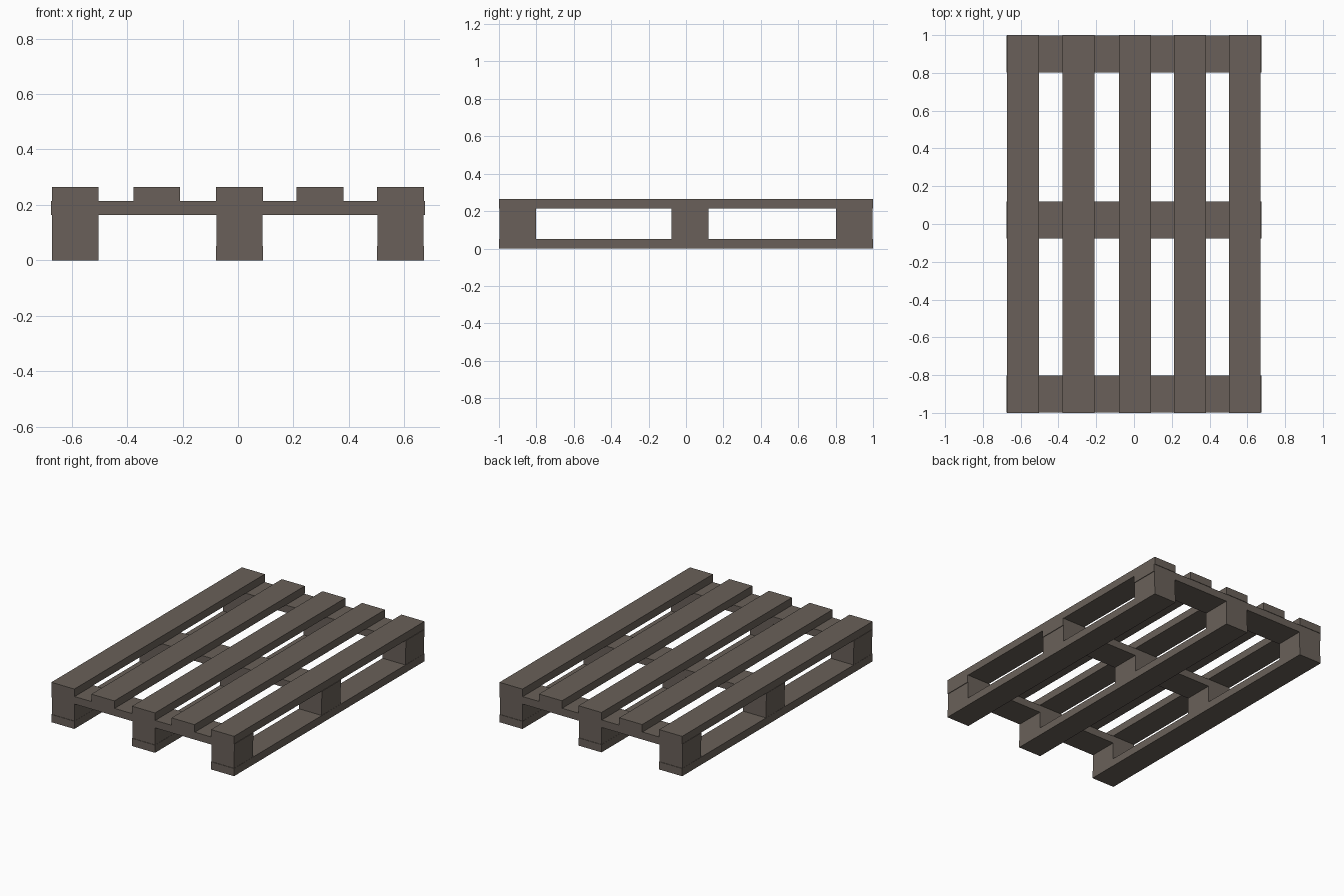
import bpy, bmesh

if "Cube" in bpy.data.objects:
    bpy.data.objects.remove(bpy.data.objects["Cube"])

wood = bpy.data.materials.new("weathered brown wood")
wood.diffuse_color = (0.142, 0.118, 0.100, 1.0)
wood.use_nodes = True
wood.node_tree.nodes["Principled BSDF"].inputs["Base Color"].default_value = wood.diffuse_color


def board(name, xr, yr, zr):
    """Axis-aligned board from its x, y and z ranges."""
    bm = bmesh.new()
    bmesh.ops.create_cube(bm, size=1.0)
    ranges = (xr, yr, zr)
    for v in bm.verts:
        v.co = [(a + b) / 2 + c * (b - a) for c, (a, b) in zip(v.co, ranges)]
    me = bpy.data.meshes.new(name)
    bm.to_mesh(me)
    bm.free()
    me.materials.append(wood)
    ob = bpy.data.objects.new(name, me)
    bpy.context.collection.objects.link(ob)
    return ob


slat_x = [(-0.672, -0.503), (-0.378, -0.209), (-0.079, 0.09),
          (0.212, 0.381), (0.502, 0.671)]
cross_y = [(-0.997, -0.801), (-0.078, 0.119), (0.801, 0.997)]

# Top deck slats running front to back
for i, xr in enumerate(slat_x):
    board(f"top_slat_{i + 1}", xr, (-1.0, 1.0), (0.214, 0.265))

# Cross boards under the deck
for i, yr in enumerate(cross_y):
    board(f"cross_board_{i + 1}", (-0.674, 0.674), yr, (0.164, 0.214))

# Bottom runners with three spacer blocks each
for i, (x0, x1) in enumerate(slat_x[::2]):
    board(f"bottom_runner_{i + 1}", (x0, x1), (-1.0, 1.0), (0.0, 0.051))
    for j, (y0, y1) in enumerate(cross_y):
        board(f"spacer_block_{i + 1}_{j + 1}", (x0 + 0.001, x1 - 0.001),
              (y0, y1), (0.051, 0.164))
